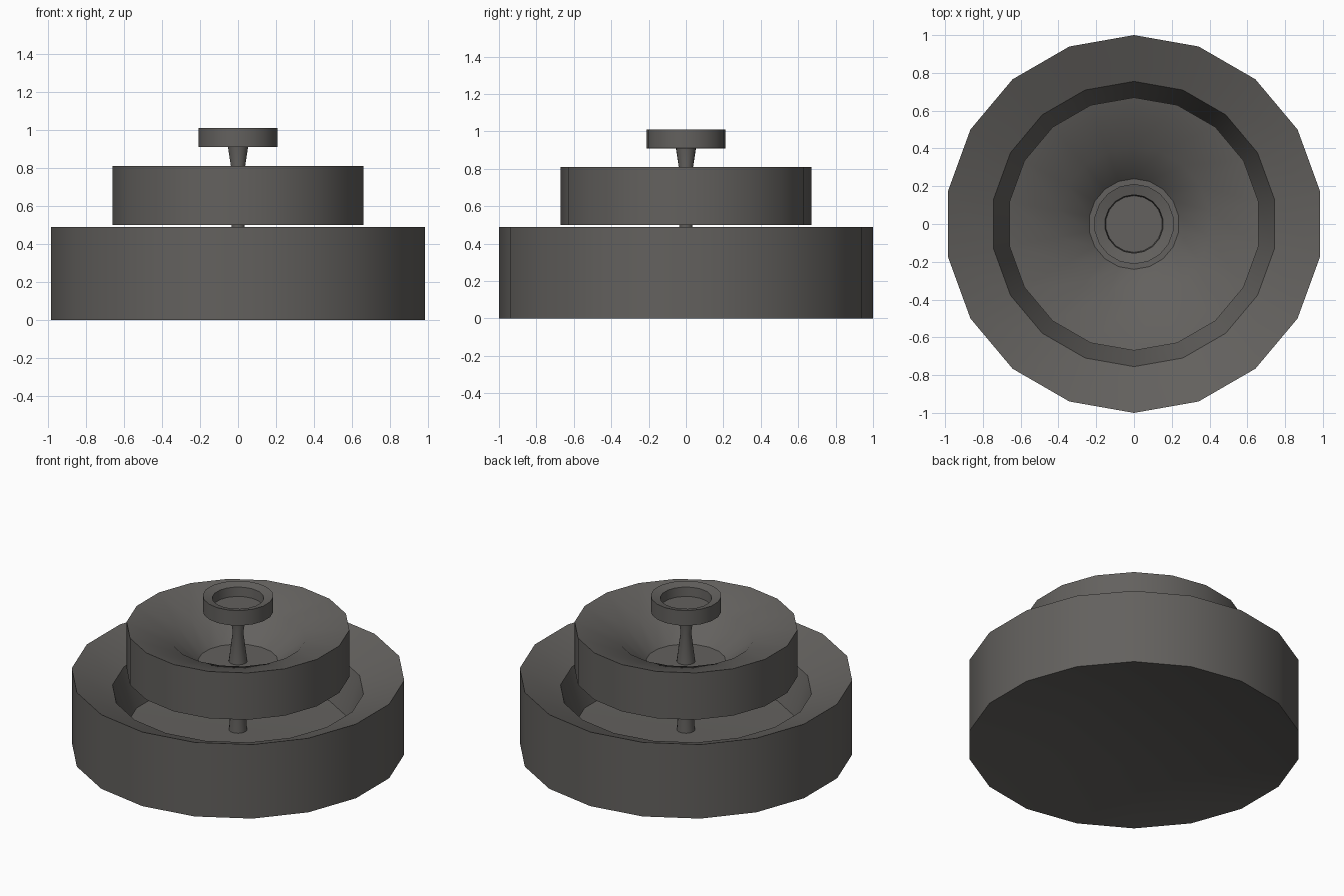
import bpy, bmesh, math

if "Cube" in bpy.data.objects:
    bpy.data.objects.remove(bpy.data.objects["Cube"])

SIDES = 18

stone = bpy.data.materials.new("dark_stone")
stone.diffuse_color = (0.125, 0.119, 0.112, 1.0)
stone.use_nodes = True
stone.node_tree.nodes["Principled BSDF"].inputs["Base Color"].default_value = stone.diffuse_color


def lathe(name, profile):
    """Revolve a closed (radius, z) profile; radius 0 at both ends makes a point."""
    bm = bmesh.new()
    rings = []
    for r, z in profile:
        ring = []
        for i in range(SIDES):
            a = math.pi / 2 + 2 * math.pi * i / SIDES
            ring.append(bm.verts.new((r * math.cos(a), r * math.sin(a), z)))
        rings.append(ring)
    for lo, hi in zip(rings, rings[1:]):
        for i in range(SIDES):
            j = (i + 1) % SIDES
            bm.faces.new((lo[i], lo[j], hi[j], hi[i]))
    # cap the first ring (underside) and the last ring (bowl floor)
    bm.faces.new(list(reversed(rings[0])))
    bm.faces.new(rings[-1])
    bmesh.ops.recalc_face_normals(bm, faces=bm.faces[:])
    mesh = bpy.data.meshes.new(name)
    bm.to_mesh(mesh)
    bm.free()
    mesh.materials.append(stone)
    obj = bpy.data.objects.new(name, mesh)
    bpy.context.collection.objects.link(obj)
    bpy.ops.object.select_all(action='DESELECT')
    obj.select_set(True)
    bpy.context.view_layer.objects.active = obj
    bpy.ops.object.shade_smooth_by_angle(angle=math.radians(30))
    return obj


# bowls: underside centre, outer wall, sloping rim, inner wall, floor
lathe("lower_basin", [(0.45, 0.115), (1.0, 0.0), (1.0, 0.49),
                      (0.755, 0.39), (0.67, 0.135), (0.45, 0.125)])
lathe("middle_bowl", [(0.24, 0.56), (0.67, 0.50), (0.67, 0.81),
                      (0.405, 0.73), (0.24, 0.578)])
lathe("top_cup", [(0.16, 0.92), (0.212, 0.91), (0.212, 1.01),
                  (0.155, 0.995), (0.15, 0.935)])

# waisted stems between the bowls
lathe("lower_stem", [(0.055, 0.12), (0.031, 0.44), (0.042, 0.57)])
lathe("upper_stem", [(0.057, 0.57), (0.032, 0.77), (0.056, 0.925)])
